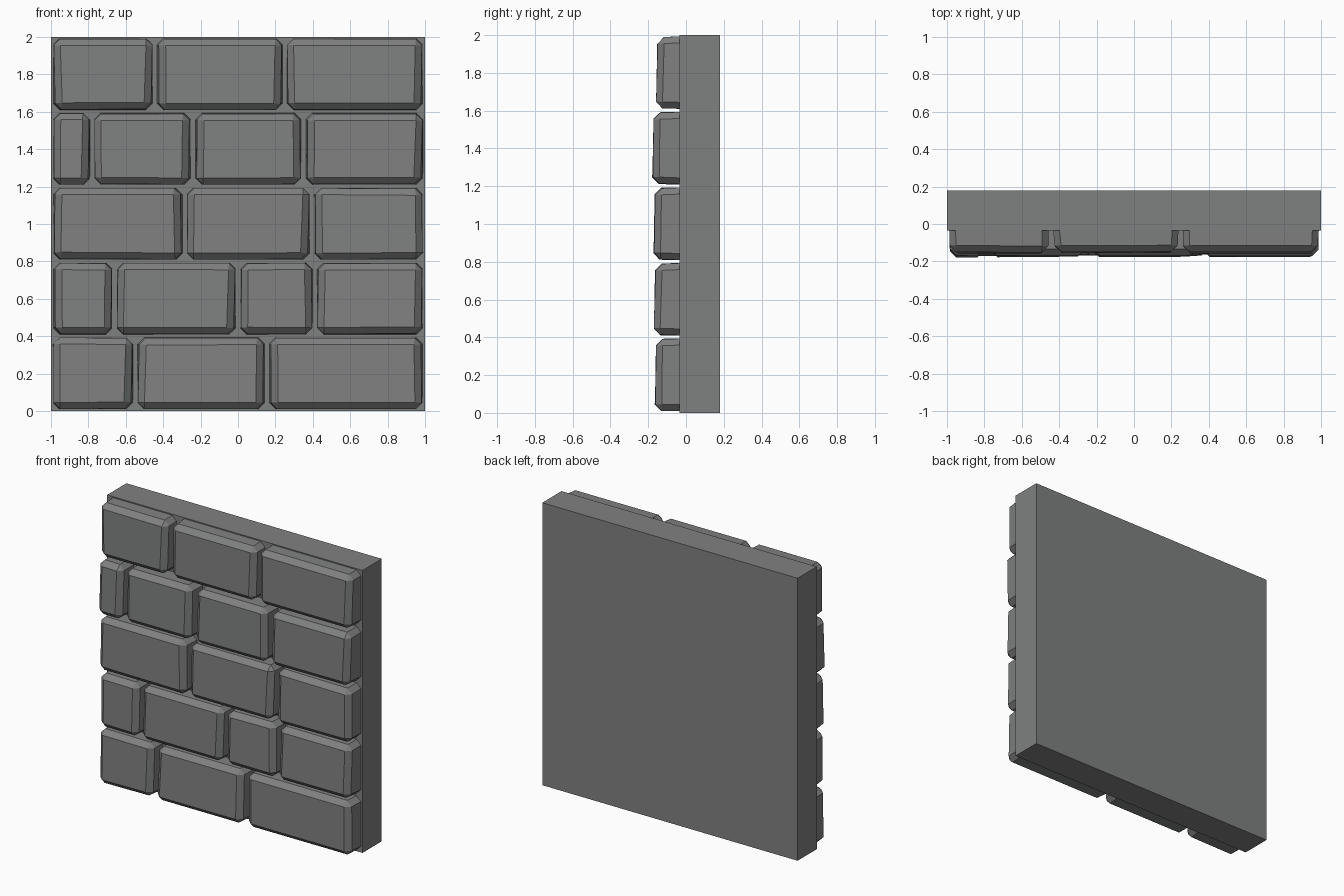
import bpy, bmesh, random
from mathutils import Vector

random.seed(4)
if "Cube" in bpy.data.objects:
    bpy.data.objects.remove(bpy.data.objects["Cube"])

FRONT, BACK = -0.035, 0.18   # faces of the backing slab

# One stone colour for everything
stone = bpy.data.materials.new("stone grey")
stone.use_nodes = True
colour = (0.212, 0.217, 0.214, 1)
stone.diffuse_color = colour
stone.node_tree.nodes["Principled BSDF"].inputs["Base Color"].default_value = colour


def add_object(name, bm):
    bmesh.ops.recalc_face_normals(bm, faces=bm.faces)
    mesh = bpy.data.meshes.new(name)
    bm.to_mesh(mesh)
    bm.free()
    mesh.materials.append(stone)
    obj = bpy.data.objects.new(name, mesh)
    bpy.context.collection.objects.link(obj)


# Cracked backing slab: seam junctions (x, z) and the chunks between them
points = {
    "a": (1, 1.55), "b": (.33, 1.46), "c": (-.12, 1.77), "d": (-.12, 2),
    "e": (.34, 1), "f": (.68, .7), "g": (1, .67), "h": (0, 1.02),
    "i": (-.23, 1.38), "j": (-.11, .83), "k": (.11, .49), "l": (.29, .46),
    "m": (.23, 0), "n": (-.58, .73), "o": (-.39, .26), "p": (-.43, 0),
    "q": (-1, .66), "r": (-1, 1.56), "s": (-.23, 1.62),
    "t": (1, 2), "u": (-1, 2), "v": (1, 0), "w": (-1, 0),
}
chunks = ["abcdt", "dcsru", "abefg", "bcsihe", "isrn", "nrq",
          "hinj", "ehjklf", "gflmv", "lkopm", "kjno", "onqwp"]

for number, chunk in enumerate(chunks, 1):
    bm = bmesh.new()
    outline = [bm.verts.new((points[k][0], FRONT, points[k][1])) for k in chunk]
    face = bm.faces.new(outline)
    new = bmesh.ops.extrude_face_region(bm, geom=[face])["geom"]
    bmesh.ops.translate(bm, vec=(0, BACK - FRONT, 0),
                        verts=[v for v in new if isinstance(v, bmesh.types.BMVert)])
    add_object(f"slab_chunk_{number}", bm)


def add_brick(name, left, right, bottom, top, front):
    """Slightly crooked block with chamfered front and side edges."""
    bm = bmesh.new()
    bmesh.ops.create_cube(bm, size=1)
    for v in bm.verts:
        is_front = v.co.y < 0
        x = left if v.co.x < 0 else right
        z = bottom if v.co.z < 0 else top
        y = front if is_front else FRONT + .01
        if is_front:
            x -= random.uniform(0, .016) * (1 if v.co.x > 0 else -1)
            z -= random.uniform(0, .006) * (1 if v.co.z > 0 else -1)
            y += random.uniform(0, .006) + (.008 if v.co.z > 0 else 0)
        v.co = Vector((x, y, z))
    edges = [e for e in bm.edges if min(v.co.y for v in e.verts) < FRONT]
    bmesh.ops.bevel(bm, geom=edges, offset=.034, offset_type='OFFSET',
                    segments=1, profile=.5, affect='EDGES')
    add_object(name, bm)


# Brick courses from bottom to top: front depth and joint positions
courses = [
    (-.168, [-.55, .155]),
    (-.172, [-.66, 0, .41]),
    (-.174, [-.285, .395]),
    (-.18, [-.78, -.24, .35]),
    (-.16, [-.445, .25]),
]
GAP = .012
for row, (front, joints) in enumerate(courses):
    ends = [-1] + joints + [1]
    for col, (left, right) in enumerate(zip(ends, ends[1:])):
        add_brick(f"brick_{row + 1}_{col + 1}", left + GAP, right - GAP,
                  row * .4 + .01, row * .4 + .393, front)
